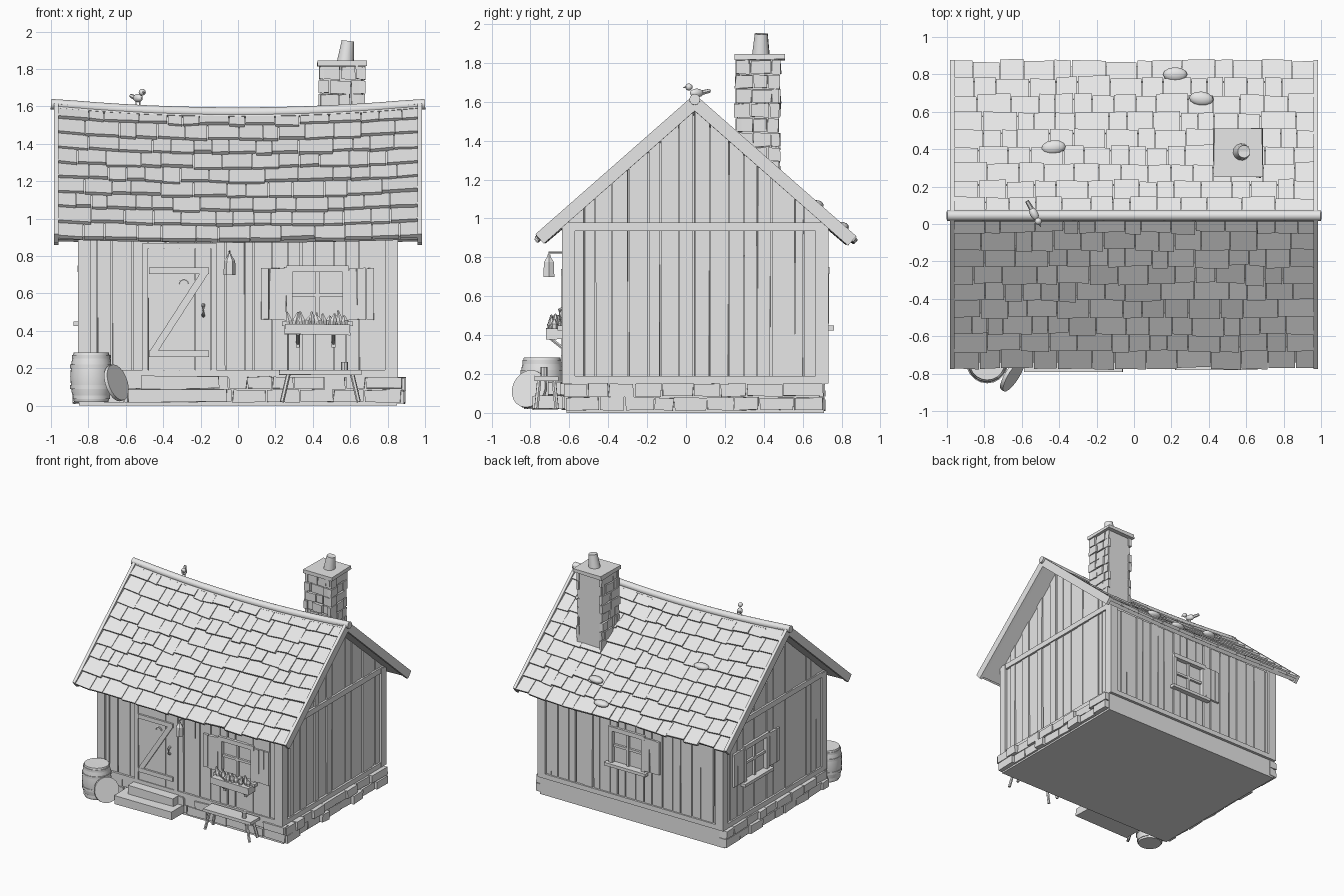
import bpy, bmesh, math, random
from mathutils import Vector, Matrix

if "Cube" in bpy.data.objects:
    bpy.data.objects.remove(bpy.data.objects["Cube"])

random.seed(7)
rnd = random.uniform
grey = bpy.data.materials.new("plain_grey")
grey.diffuse_color = (0.8, 0.8, 0.8, 1)
grey.use_nodes = True
grey.node_tree.nodes["Principled BSDF"].inputs["Base Color"].default_value = grey.diffuse_color


def finish(bm, name, smooth=False):
    bmesh.ops.recalc_face_normals(bm, faces=bm.faces)
    me = bpy.data.meshes.new(name)
    bm.to_mesh(me)
    bm.free()
    me.materials.append(grey)
    ob = bpy.data.objects.new(name, me)
    bpy.context.collection.objects.link(ob)
    if smooth:
        bpy.ops.object.select_all(action='DESELECT')
        ob.select_set(True)
        bpy.context.view_layer.objects.active = ob
        bpy.ops.object.shade_smooth_by_angle(angle=math.radians(40))
    return ob


def hexa(bm, pts):
    """Six-sided block from a bottom loop of four and a top loop of four."""
    v = [bm.verts.new(p) for p in pts]
    for f in ((3, 2, 1, 0), (4, 5, 6, 7), (0, 1, 5, 4), (1, 2, 6, 5), (2, 3, 7, 6), (3, 0, 4, 7)):
        bm.faces.new([v[i] for i in f])


def frame(o, u, n):
    """Wall space: u along the wall, z up, d outwards."""
    o, u, n = Vector(o), Vector(u), Vector(n)
    return lambda a, z, d: o + u * a + n * d + Vector((0, 0, z))


def wbox(bm, F, u0, u1, z0, z1, d0, d1, j=0, ztop=None):
    za, zb = ztop or (z1, z1)
    q = lambda: rnd(-j, j)
    hexa(bm, [F(u0, z0, d0), F(u1, z0, d0), F(u1 + q(), z0 + q(), d1), F(u0 + q(), z0 + q(), d1),
              F(u0, za, d0), F(u1, zb, d0), F(u1 + q(), zb + q(), d1), F(u0 + q(), za + q(), d1)])


def tube(bm, pts, radii, n=10):
    pts = [Vector(p) for p in pts]
    rings = []
    for i, p in enumerate(pts):
        t = pts[min(i + 1, len(pts) - 1)] - pts[max(i - 1, 0)]
        q = t.to_track_quat('Z', 'Y')
        r = radii[i] if isinstance(radii, (list, tuple)) else radii
        rings.append([bm.verts.new(p + q @ Vector((r * math.cos(k * math.tau / n), r * math.sin(k * math.tau / n), 0)))
                      for k in range(n)])
    for a, b in zip(rings, rings[1:]):
        for k in range(n):
            bm.faces.new((a[k], a[(k + 1) % n], b[(k + 1) % n], b[k]))
    bm.faces.new(rings[0][::-1])
    bm.faces.new(rings[-1])


def ball(bm, c, s, rot=0, seg=12):
    m = Matrix.Translation(c) @ Matrix.Rotation(rot, 4, 'Z') @ Matrix.Diagonal((*s, 1))
    bmesh.ops.create_uvsphere(bm, u_segments=seg, v_segments=seg // 2 + 2, radius=1, matrix=m)


world = frame((0, 0, 0), (1, 0, 0), (0, 1, 0))
front = frame((0, -0.60, 0), (1, 0, 0), (0, -1, 0))
back = frame((0, 0.70, 0), (-1, 0, 0), (0, 1, 0))
right = frame((0.82, 0, 0), (0, 1, 0), (1, 0, 0))
left = frame((-0.82, 0, 0), (0, -1, 0), (-1, 0, 0))
RY, RZ = 0.045, 1.63          # ridge line
ANG = math.radians(41.3)
under = lambda y: RZ - 0.065 - math.tan(ANG) * abs(y - RY)

# wall core: gabled solid behind the boards
bm = bmesh.new()
prof = [(-0.60, 0.1), (0.70, 0.1), (0.70, under(0.70)), (RY, under(RY) - 0.03), (-0.60, under(-0.60))]
a = [bm.verts.new((-0.82, y, z)) for y, z in prof]
face = bm.faces.new(a)
ext = bmesh.ops.extrude_face_region(bm, geom=[face])
bmesh.ops.translate(bm, vec=(1.64, 0, 0), verts=[v for v in ext['geom'] if isinstance(v, bmesh.types.BMVert)])
finish(bm, "wall_core")


# vertical boards, left open where there is a window
def boards(name, F, u0, u1, top, holes=(), splits=()):
    bm = bmesh.new()
    stops = sorted([u0, u1, *splits] + [h[i] for h in holes for i in (0, 1)])
    for s0, s1 in zip(stops, stops[1:]):
        n = max(1, round((s1 - s0) / 0.085))
        e = [s0] + [s0 + (s1 - s0) * (k + rnd(-.25, .25)) / n for k in range(1, n)] + [s1]
        for p, q in zip(e, e[1:]):
            q -= rnd(0.003, 0.010)
            d = rnd(0.014, 0.024)
            zt = (top(p), top(q))
            hole = [h for h in holes if h[0] - .001 <= p and q <= h[1] + .001]
            if hole:
                wbox(bm, F, p, q, 0.16, hole[0][2], 0, d)
                wbox(bm, F, p, q, hole[0][3], 0, 0, d, ztop=zt)
            else:
                wbox(bm, F, p, q, 0.16, 0, 0, d, 0.002, zt)
    finish(bm, name)


boards("front_boards", front, -0.83, 0.83, lambda u: 0.94, [(0.27, 0.58, 0.44, 0.73)], [-0.48, -0.14])
boards("back_boards", back, -0.83, 0.83, lambda u: 0.94, [(-0.19, 0.12, 0.44, 0.73)])
boards("right_boards", right, -0.61, 0.71, lambda u: under(u), (), [RY])
boards("left_boards", left, -0.71, 0.61, lambda u: under(-u), [(-0.44, -0.13, 0.44, 0.73)], [-RY])

# timber posts, sills and tie beams
bm = bmesh.new()
for x in (-0.82, 0.82):
    for y in (-0.605, 0.70):
        wbox(bm, world, x - 0.035, x + 0.035, 0.15, 0.97, y - 0.033, y + 0.033)
for F, a, b in ((front, -0.84, 0.84), (back, -0.84, 0.84), (right, -0.63, 0.72), (left, -0.72, 0.63)):
    wbox(bm, F, a, b, 0.15, 0.19, 0, 0.033)
for F, a, b in ((right, -0.63, 0.72), (left, -0.72, 0.63)):
    wbox(bm, F, a, b, 0.935, 0.98, 0, 0.033)
finish(bm, "timber_frame")


# stone courses with jittered blocks
def courses(bm, F, u0, u1, z0, z1, rows, w, d):
    h = (z1 - z0) / rows
    for r in range(rows):
        u = u0 + rnd(-0.008, 0.008)
        while u < u1 - 0.02:
            e = u + rnd(*w)
            if e > u1 - w[0] * .6:
                e = u1 + rnd(-0.008, 0.008)
            wbox(bm, F, u, e - 0.006, z0 + r * h, z0 + (r + 1) * h - 0.006, -0.01, rnd(*d), 0.005)
            u = e


bm = bmesh.new()
wbox(bm, world, -0.85, 0.85, 0, 0.155, -0.615, 0.71)
finish(bm, "foundation")
bm = bmesh.new()
courses(bm, front, -0.86, 0.88, 0.02, 0.16, 2, (0.09, 0.19), (0.025, 0.05))
courses(bm, right, -0.62, 0.71, 0.015, 0.155, 2, (0.09, 0.19), (0.045, 0.08))
courses(bm, left, -0.71, 0.62, 0.015, 0.155, 2, (0.09, 0.19), (0.045, 0.07))
finish(bm, "foundation_stones")


# roof space: s runs down the slope, h is height above it, with a sagging middle
def roof(side, x, s, h):
    sag = (1 - min(1, (x / 0.97) ** 2)) * (0.045 - 0.025 * s)
    return Vector((x, RY + side * (s * math.cos(ANG) + h * math.sin(ANG)),
                   RZ - s * math.sin(ANG) + h * math.cos(ANG) - sag))


def slab(bm, sd, x0, x1, s0, s1, b0, b1, t0, t1, j=0):
    k = rnd(-j, j)
    hexa(bm, [roof(sd, x0, s0, b0), roof(sd, x1, s0, b0), roof(sd, x1, s1 + k, b1), roof(sd, x0, s1, b1),
              roof(sd, x0, s0, t0), roof(sd, x1, s0, t0), roof(sd, x1, s1 + k, t1), roof(sd, x0, s1, t1)])


deck, tiles, barge = bmesh.new(), bmesh.new(), bmesh.new()
for sd, length in ((-1, 1.085), (1, 1.10)):
    for i in range(12):
        x0 = -0.965 + i * 1.93 / 12
        slab(deck, sd, x0, x0 + 1.93 / 12, 0, length - 0.02, -0.05, -0.05, -0.022, -0.022)
    rows = 9
    for r in range(rows):
        s0, s1, x = r * length / rows, (r + 1) * length / rows, -0.965
        while x < 0.95:
            e = x + rnd(0.08, 0.19)
            if e > 0.89:
                e = 0.965
            end = s1 + rnd(-0.008, 0.012)
            t = rnd(-0.002, 0.006)
            slab(tiles, sd, x, e - 0.004, s0 - 0.01, end, -0.03, -0.022, -0.017, t, 0.008)
            x = e
    for x in (-0.985, 0.96):
        slab(barge, sd, x, x + 0.025, 0, length, -0.058, -0.058, 0.007, 0.007)
finish(deck, "roof_deck")
finish(tiles, "roof_shingles")
finish(barge, "barge_boards")
bm = bmesh.new()
xs = [-1 + i / 8 for i in range(17)]
tube(bm, [(x, RY, roof(1, x, 0, 0).z - 0.018) for x in xs], 0.028, 12)
finish(bm, "ridge_pole", True)
bm = bmesh.new()
for x, y, r in ((0.22, 0.80, 0), (0.36, 0.67, -.1), (-0.43, 0.41, .1)):
    ball(bm, (x, y, roof(1, x, (y - RY) / math.cos(ANG), 0).z + 0.008), (0.065, 0.038, 0.026), r)
finish(bm, "moss_clumps", True)

# chimney with stones on three faces and a plain back
bm = bmesh.new()
wbox(bm, world, 0.45, 0.66, 1.0, 1.82, 0.275, 0.475)
courses(bm, frame((0, 0.275, 0), (1, 0, 0), (0, -1, 0)), 0.435, 0.675, 1.15, 1.82, 9, (0.06, 0.12), (0.008, 0.025))
courses(bm, frame((0.66, 0, 0), (0, 1, 0), (1, 0, 0)), 0.255, 0.485, 1.07, 1.82, 10, (0.06, 0.12), (0.008, 0.022))
courses(bm, frame((0.45, 0, 0), (0, 1, 0), (-1, 0, 0)), 0.255, 0.485, 1.07, 1.82, 10, (0.06, 0.12), (0.008, 0.022))
wbox(bm, world, 0.425, 0.69, 1.815, 1.845, 0.25, 0.51, 0.008)
finish(bm, "chimney")
bm = bmesh.new()
tube(bm, [(0.575, 0.385, 1.84), (0.588, 0.387, 1.95), (0.588, 0.387, 1.945), (0.58, 0.386, 1.89)],
     [0.046, 0.034, 0.025, 0.025], 12)
finish(bm, "chimney_pot", True)


# windows: frame, glazing bars, sill and shutters
def window(name, F, c, shutters):
    bm = bmesh.new()
    for s in (-1, 1):
        u = c + s * 0.15
        wbox(bm, F, u - 0.017, u + 0.017, 0.43, 0.74, 0, 0.034)
    wbox(bm, F, c - 0.165, c + 0.165, 0.715, 0.75, 0, 0.037)
    wbox(bm, F, c - 0.19, c + 0.19, 0.425, 0.45, 0, 0.06)
    wbox(bm, F, c - 0.01, c + 0.01, 0.44, 0.73, 0, 0.02)
    wbox(bm, F, c - 0.15, c + 0.15, 0.58, 0.60, 0, 0.018)
    for s in shutters:
        m = c + s * 0.235
        for k in (-1, 0, 1):
            wbox(bm, F, m + k * 0.046 - 0.021, m + k * 0.046 + 0.021, 0.46, 0.735, 0.015, 0.036, 0.004)
    finish(bm, name)


window("front_window", front, 0.425, (-1, 1))
window("back_window", back, -0.035, (1,))
window("left_window", left, -0.285, (-1, 1))

# door with a Z brace, handle and arch ornament
bm = bmesh.new()
for k in range(4):
    wbox(bm, front, -0.475 + k * 0.083, -0.397 + k * 0.083, 0.17, 0.84, 0, 0.027)
for z in (0.26, 0.705):
    wbox(bm, front, -0.475, -0.155, z, z + 0.035, 0.02, 0.042)
hexa(bm, [front(u, z, d) for d in (0.02, 0.04) for u, z in ((-0.47, 0.295), (-0.425, 0.295), (-0.16, 0.705), (-0.205, 0.705))])
wbox(bm, front, -0.51, -0.48, 0.17, 0.85, 0, 0.033)
wbox(bm, front, -0.145, -0.115, 0.17, 0.85, 0, 0.033)
wbox(bm, front, -0.51, -0.115, 0.84, 0.87, 0, 0.035)
tube(bm, [front(-0.185, 0.54, 0.03), front(-0.185, 0.53, 0.05), front(-0.185, 0.49, 0.05), front(-0.185, 0.48, 0.03)], 0.009, 8)
arc = [math.pi * k / 6 for k in range(7)]
tube(bm, [front(-0.29 + 0.025 * math.cos(t), 0.65 + 0.025 * math.sin(t), 0.03) for t in arc], 0.006, 6)
finish(bm, "door")

# hanging lantern
bm = bmesh.new()
tube(bm, [(-0.045, -0.60, 0.825), (-0.045, -0.705, 0.825), (-0.045, -0.705, 0.79)], 0.006, 6)
tube(bm, [(-0.045, -0.705, z) for z in (0.70, 0.775, 0.80, 0.815)], [0.032, 0.030, 0.012, 0.008], 6)
finish(bm, "lantern")

# flower box on brackets
bm = bmesh.new()
wbox(bm, front, 0.25, 0.60, 0.38, 0.435, 0.03, 0.12, 0.004)
for u in (0.32, 0.51):
    wbox(bm, front, u - 0.01, u + 0.01, 0.31, 0.38, 0.02, 0.038)
    tube(bm, [front(u, 0.33, 0.03), front(u, 0.385, 0.10)], 0.009, 6)
finish(bm, "flower_box")
bm = bmesh.new()
for k in range(14):
    u, d, lean = 0.28 + k * 0.0225, rnd(0.05, 0.10), rnd(-0.02, 0.02)
    tube(bm, [front(u, 0.425, d), front(u + lean * .4, 0.455, d), front(u + lean, rnd(0.48, 0.51), d)], [0.014, 0.02, 0.005], 6)
finish(bm, "flowers")

# door steps
bm = bmesh.new()
wbox(bm, front, -0.59, -0.06, 0.02, 0.09, 0.02, 0.19, 0.005)
wbox(bm, front, -0.52, -0.10, 0.09, 0.16, 0.02, 0.11, 0.005)
finish(bm, "door_steps")

# bench with splayed legs and a mug on top
bm = bmesh.new()
wbox(bm, front, 0.22, 0.66, 0.165, 0.187, 0.055, 0.18, 0.005)
for u, s in ((0.27, -1), (0.61, 1)):
    for d, t in ((0.08, -1), (0.155, 1)):
        tube(bm, [front(u + s * 0.035, 0.02, d + t * 0.015), front(u, 0.17, d)], 0.012, 6)
tube(bm, [front(0.57, 0.185, 0.13), front(0.57, 0.235, 0.13)], 0.018, 8)
finish(bm, "bench")

# barrel with hoops, and its loose lid leaning on it
bm = bmesh.new()
tube(bm, [(-0.785, -0.74, z) for z in (0.02, 0.08, 0.155, 0.23, 0.285, 0.284, 0.272)],
     [0.092, 0.106, 0.112, 0.106, 0.094, 0.084, 0.084], 20)
for z, r in ((0.045, 0.101), (0.10, 0.112), (0.21, 0.112), (0.262, 0.102)):
    tube(bm, [(-0.785, -0.74, z - 0.01), (-0.785, -0.74, z + 0.01)], r, 20)
finish(bm, "barrel", True)
bm = bmesh.new()
n = Vector((0.80, -0.50, 0.28)).normalized()
c = Vector((-0.650, -0.805, 0.122))
tube(bm, [c - n * 0.01, c + n * 0.01], 0.10, 20)
finish(bm, "barrel_lid", True)

# perched bird
bm = bmesh.new()
ball(bm, (-0.535, 0.055, 1.645), (0.022, 0.038, 0.023), 0.5)
ball(bm, (-0.512, 0.015, 1.676), (0.019, 0.019, 0.018))
tube(bm, [(-0.508, 0.002, 1.676), (-0.498, -0.015, 1.672)], [0.007, 0.001], 6)
tube(bm, [(-0.545, 0.075, 1.645), (-0.572, 0.122, 1.657)], [0.014, 0.011], 6)
for s in (-0.01, 0.01):
    tube(bm, [(-0.535 + s, 0.05, 1.60), (-0.535 + s, 0.05, 1.635)], 0.003, 5)
finish(bm, "bird", True)
